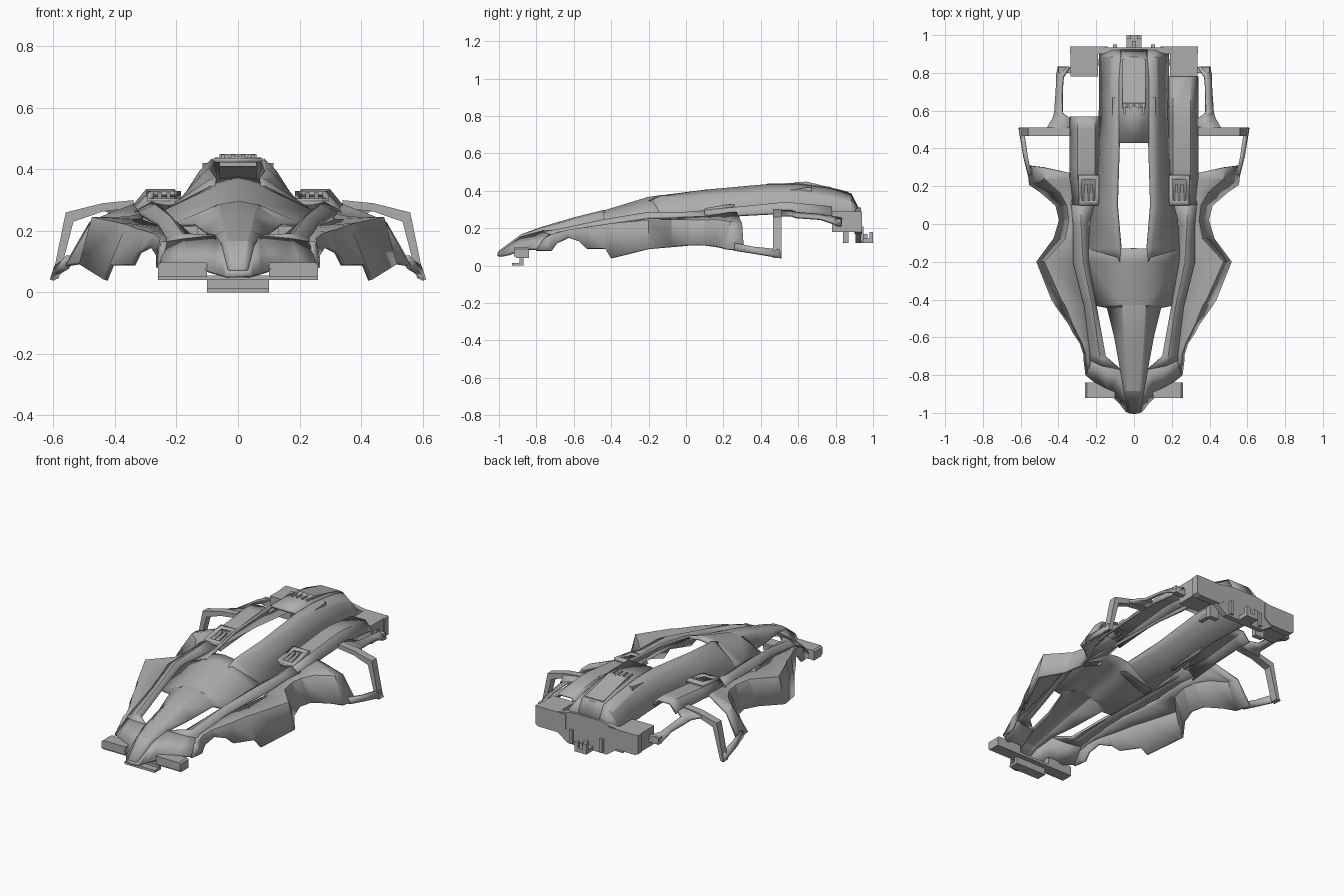
import bpy, bmesh, math
from mathutils import Vector

cube = bpy.data.objects.get("Cube")
if cube:
    bpy.data.objects.remove(cube)

grey = bpy.data.materials.new("plain_grey")
grey.use_nodes = True
GREY = (0.42, 0.42, 0.42, 1)
grey.diffuse_color = GREY
grey.node_tree.nodes["Principled BSDF"].inputs["Base Color"].default_value = GREY
UNIT = 0.01  # all part sizes below are in hundredths


def finish(bm, name, mirror=True, thickness=0.0):
    bmesh.ops.recalc_face_normals(bm, faces=bm.faces)
    mesh = bpy.data.meshes.new(name)
    bm.to_mesh(mesh)
    bm.free()
    mesh.materials.append(grey)
    ob = bpy.data.objects.new(name, mesh)
    bpy.context.collection.objects.link(ob)
    if mirror:
        ob.modifiers.new("mirror", 'MIRROR').merge_threshold = 0.002
    if thickness:
        shell = ob.modifiers.new("shell", 'SOLIDIFY')
        shell.thickness, shell.offset = thickness * UNIT, 0
    bpy.ops.object.select_all(action='DESELECT')
    bpy.context.view_layer.objects.active = ob
    ob.select_set(True)
    bpy.ops.object.shade_smooth_by_angle(angle=math.radians(16))
    return ob


def loft(name, rows, closed=False, mirror=True, thickness=1.5):
    """Thin panel skinned over rows of points; closed makes each row a loop."""
    bm = bmesh.new()
    grid = [[bm.verts.new(Vector(p) * UNIT) for p in row] for row in rows]
    for a, b in zip(grid, grid[1:]):
        for i in range(len(a) if closed else len(a) - 1):
            j = (i + 1) % len(a)
            bm.faces.new((a[i], a[j], b[j], b[i]))
    return finish(bm, name, mirror, thickness)


def sections(name, table, **options):
    """Loft from (y, x, z, x, z, ...) cross-sections."""
    rows = [[(s[i], s[0], s[i + 1]) for i in range(1, len(s), 2)] for s in table]
    return loft(name, rows, **options)


def prism(name, outline, axis, low, high, mirror=True):
    """Solid of a flat outline pushed along one axis."""
    bm = bmesh.new()
    ends = []
    for level in (low, high):
        ring = []
        for p in outline:
            co = list(p)
            co.insert(axis, level)
            ring.append(bm.verts.new(Vector(co) * UNIT))
        bm.faces.new(ring)
        ends.append(ring)
    a, b = ends
    for i in range(len(a)):
        j = (i + 1) % len(a)
        bm.faces.new((a[i], a[j], b[j], b[i]))
    return finish(bm, name, mirror)


def box(name, x, y, z, mirror=True):
    outline = [(x[0], y[0]), (x[1], y[0]), (x[1], y[1]), (x[0], y[1])]
    return prism(name, outline, 2, z[0], z[1], mirror)


# Hood, from the nose tip to the front of the cockpit
loft("hood", [
    [(0, -100, 7), (2, -100, 7), (3, -99, 7)],
    [(0, -88, 16), (3, -88, 16), (5, -88, 15)],
    [(0, -77, 20), (4, -77, 19.5), (7, -77, 18)],
    [(0, -60, 25), (5, -60, 24), (10, -60, 19)],
    [(0, -44, 29), (6, -44, 28), (14, -44, 22)],
    [(0, -43, 29), (6, -43, 28), (20, -43, 22)],
    [(0, -20, 36), (7, -20, 34), (24, -20, 26)],
    [(0, -13, 37), (8, -13, 36), (24, -13, 26)],
])

# Swept face below the hood, wrapping round to the fenders
loft("nose_front", [
    [(0, -100, 5), (0, -100, 7)],
    [(4, -99, 5), (3, -99, 7)],
    [(7, -95, 6), (5, -88, 15)],
    [(13, -89, 8), (7, -77, 18)],
    [(20, -84, 9), (17, -75, 17)],
    [(25, -80, 9), (23, -72, 16)],
])

# Rail outside each hood window
loft("side_rail", [
    [(7, -77, 18), (17, -75, 17), (23, -72, 16)],
    [(15, -70, 18), (18, -70, 18.5), (23, -69, 17)],
    [(20, -44, 22), (22, -44, 24), (26, -44, 22)],
    [(24, -20, 26), (27, -20, 28), (32, -20, 25.5)],
    [(24, 0, 26), (28, 0, 28), (32, 0, 26)],
    [(21, 12, 27), (28, 12, 29), (33, 12, 26)],
])

# Front fender with wheel arch, swept into the waist and the rear flare
loft("side_skirt", [
    [(23, -73, 16), (24, -76, 14), (25, -80, 8)],
    [(23, -71, 16), (25, -72, 16), (26, -72, 8)],
    [(23, -69, 17), (25, -69, 17), (26, -69, 12)],
    [(23, -63, 18), (27, -63, 18.5), (28, -63, 15)],
    [(24, -57, 19), (30, -57, 19.5), (32, -57, 13)],
    [(24, -53, 20), (32, -53, 20), (34, -53, 9)],
    [(26, -43, 21), (36, -43, 21.5), (41, -43, 9)],
    [(26, -40, 21), (38, -40, 22), (43, -40, 4)],
    [(31, -20, 23), (47, -20, 24), (51, -20, 9)],
    [(31, -8, 25), (36, -8, 24), (42, -8, 10)],
    [(31, 2, 26), (34, 2, 24), (39, 2, 11)],
    [(32, 10, 26), (35, 10, 24), (41, 10, 11)],
    [(33, 18, 27), (39, 17, 24), (49, 17, 10)],
    [(34, 24, 28), (47, 24, 23), (55, 21, 9)],
    [(34, 27, 28), (48, 30, 22), (56, 31, 8)],
])

# Cockpit sides running back into the engine cover
sections("canopy_side", [
    (-20, 7, 34, 8, 33, 24, 26),
    (-13, 7, 37, 9, 36, 24, 26),
    (10, 9, 40, 12, 37, 22, 26),
    (43, 8, 43, 12, 39, 19, 28),
    (60, 8, 43, 12, 39, 18, 27),
    (76, 8, 41, 12, 37, 18, 26),
    (88, 7, 38, 12, 34, 18, 25),
    (92, 7, 30, 12, 29, 18, 24),
])
sections("engine_cover", [
    (43, 0, 43, 8, 43), (60, 0, 43.5, 8, 43), (76, 0, 41.5, 8, 41),
    (88, 0, 38, 7, 38), (92, 0, 30, 7, 30),
])

# Raised vent with fingers, and fins beside it
prism("top_vent", [(60, 43), (64, 45), (87, 39.5), (87, 37), (60, 41)], 0, -6, 6, mirror=False)
for x in (-5, -1.7, 1.7, 5):
    box("vent_finger", (x - 0.6, x + 0.6), (58, 65), (43, 44.8), mirror=False)
prism("cover_fin", [(44, 39), (67, 42), (67, 38), (44, 38)], 0, 9, 11.5)

# Side pods, one longer than the other
POD = [(10, 27, 29, 25), (30, 28.5, 31, 27), (50, 30, 33, 28), (57, 30, 33, 28)]
for side, end in ((-1, 57), (1, 78)):
    stations = POD + ([(end, 28, 31, 26)] if end > 57 else [])
    sections("side_pod", [(y, side * 18.5, a - 1, side * 21, b, side * 29.5, b, side * 33.5, c)
                          for y, a, b, c in stations], mirror=False)

# Pod intakes: rim with slats in the opening
rim = [[(24 + sx * w, 18 + sy * l, 30.8 + sy * 1.2) for sx, sy in
        ((-1, -1), (1, -1), (1, 1), (-1, 1))] for w, l in ((5.5, 8), (3.4, 5.5))]
loft("intake_rim", rim, closed=True, thickness=2)
for x in (22.6, 25.4):
    prism("intake_slat", [(11, 28), (11, 29.5), (21, 32.5), (21, 29)], 0, x - 0.7, x + 0.7)

# Open rear wing
prism("wing_post", [(34, 30), (44, 29), (56, 26), (60.5, 4), (58.3, 4.5), (53.5, 23),
                    (44, 26.3), (34, 27.5)], 1, 46.5, 51)
loft("wing_blade", [
    [(55, 26, 12), (55.5, 26, 8)],
    [(57, 36, 10), (58, 36, 6.5)],
    [(59, 50, 8.5), (60.5, 51, 4)],
])

# Strut arching over the rear wheel
sections("rear_strut", [
    (47, 34, 29, 52, 26), (51, 34, 29, 46, 27), (56, 34, 29, 43, 27),
    (59, 38, 28, 42, 26), (72, 38, 27, 41, 25), (78, 37.5, 26, 41, 23), (83, 34, 25, 40, 21),
])
box("strut_foot", (33, 40), (80, 83), (21, 25))

# Tail blocks, back plate and hook
prism("tail_block", [(14, 29), (34, 29), (34, 18), (32, 17), (18, 17), (14, 20)], 1, 90, 94)
prism("tail_block_front", [(19, 29), (33.5, 29), (33.5, 18), (20, 18)], 1, 78, 90)
box("tail_tab", (13, 19), (84, 87), (12, 26))
prism("back_plate", [(-20, 29), (-9, 31), (9, 31), (20, 29), (20, 17), (13, 12), (-13, 12),
                     (-20, 17)], 1, 90.5, 93.5, mirror=False)
box("hook_arm", (-4, 4), (93, 100), (12, 14.5), mirror=False)
box("hook_tip", (1.5, 4), (98, 100), (14, 18))
box("hook_web", (-1, 1), (93, 97), (14, 17), mirror=False)
box("back_prong", (9, 11), (93, 95), (13, 21))

# Front bumper and mounting tab
box("bumper_plate", (-26, 26), (-91, -84), (4, 5.5), mirror=False)
prism("bumper_end", [(10, 5), (26, 5), (26, 9), (25, 9.8), (10, 9.8)], 1, -92, -84)
box("tab_stem", (-10, 10), (-89, -87), (0.5, 5), mirror=False)
box("tab_plate", (-10, 10), (-93, -87), (0, 1.5), mirror=False)
